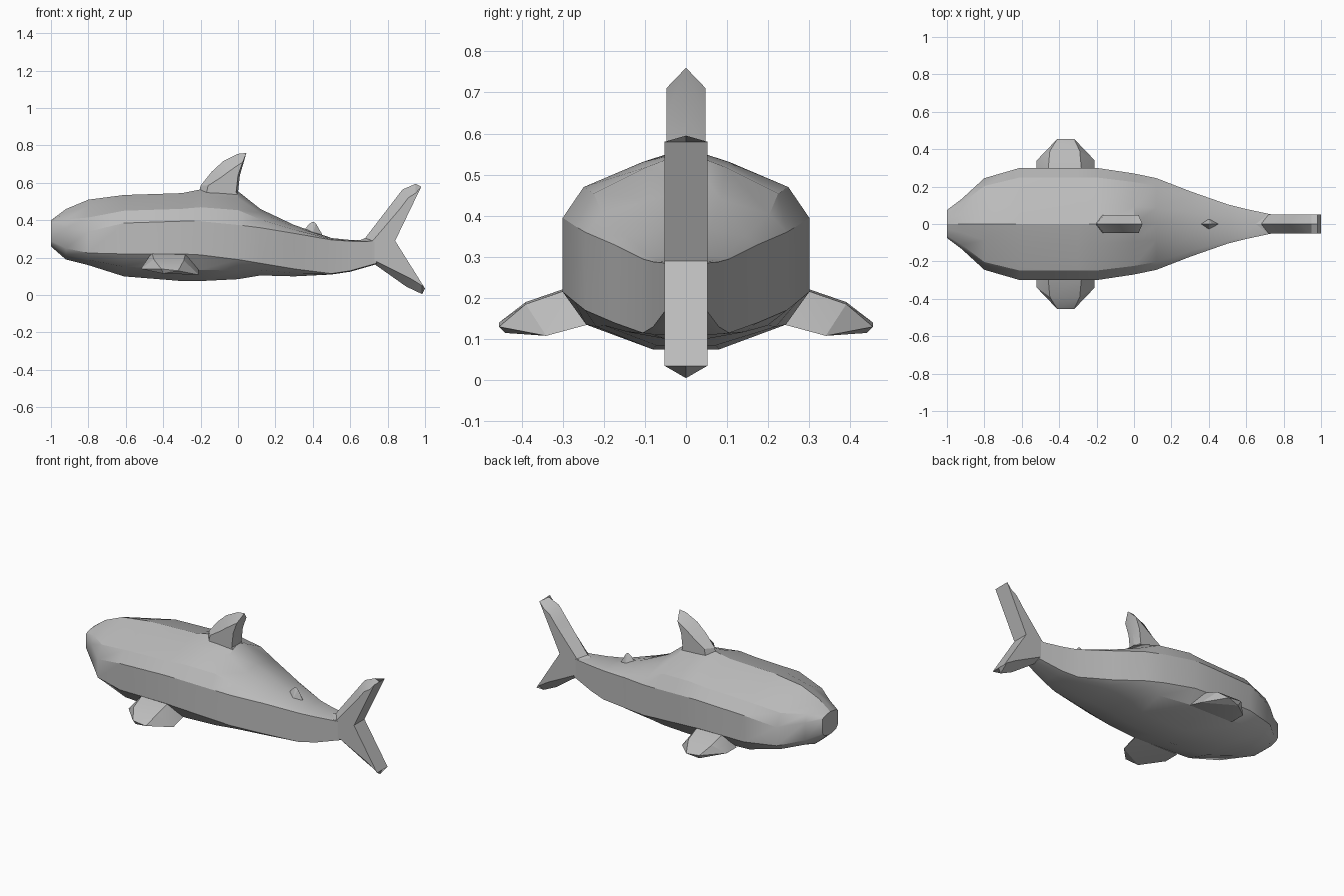
import bpy, bmesh, math

cube = bpy.data.objects.get("Cube")
if cube:
    bpy.data.objects.remove(cube, do_unlink=True)

grey = bpy.data.materials.new("skin grey")
grey.use_nodes = True
GREY = (0.5, 0.5, 0.5, 1)
grey.diffuse_color = GREY
grey.node_tree.nodes["Principled BSDF"].inputs["Base Color"].default_value = GREY


def finish(bm, name, angle=30):
    bmesh.ops.recalc_face_normals(bm, faces=bm.faces)
    mesh = bpy.data.meshes.new(name)
    bm.to_mesh(mesh)
    bm.free()
    mesh.materials.append(grey)
    obj = bpy.data.objects.new(name, mesh)
    bpy.context.collection.objects.link(obj)
    bpy.ops.object.select_all(action='DESELECT')
    obj.select_set(True)
    bpy.context.view_layer.objects.active = obj
    bpy.ops.object.shade_smooth_by_angle(angle=math.radians(angle))


def hull(name, points):
    bm = bmesh.new()
    bmesh.ops.convex_hull(bm, input=[bm.verts.new(p) for p in points])
    finish(bm, name, 20)


def ridged_fin(name, ridge, side, half):
    """Upright fin: a centre outline joined to two flat sides."""
    bm = bmesh.new()
    mid = [bm.verts.new((x, 0, z)) for x, z in ridge]
    n = len(mid)
    for s in (-half, half):
        flat = [bm.verts.new((x, s, z)) for x, z in side]
        bm.faces.new(flat)
        for i in range(n):
            j = (i + 1) % n
            bm.faces.new((mid[i], mid[j], flat[j], flat[i]))
    finish(bm, name, 20)


# Body: lofted rings of x, half width, top, upper side, lower side, bottom
stations = [
    (-1.0, .075, .40, .38, .29, .26),
    (-.92, .135, .46, .36, .25, .19),
    (-.80, .245, .51, .34, .225, .16),
    (-.61, .30, .535, .385, .22, .10),
    (-.30, .30, .545, .395, .22, .075),
    (-.20, .30, .565, .395, .215, .075),
    (0, .27, .555, .375, .19, .085),
    (.12, .245, .46, .36, .17, .105),
    (.30, .175, .375, .33, .14, .10),
    (.50, .105, .305, .295, .115, .11),
    (.60, .08, .295, .288, .13, .125),
    (.74, .05, .29, .285, .17, .165),
]
bm = bmesh.new()
rings = []
for x, w, top, hi, lo, bot in stations:
    rise, drop = top - hi, lo - bot
    half = [(.35 * w, top - .2 * rise), (.83 * w, hi + .44 * rise), (w, hi),
            (w, lo), (.81 * w, lo - .57 * drop), (.27 * w, bot)]
    loop = [(0, top)] + half + [(-y, z) for y, z in reversed(half)]
    rings.append([bm.verts.new((x, y, z)) for y, z in loop])
for a, b in zip(rings, rings[1:]):
    for i in range(len(a)):
        j = (i + 1) % len(a)
        bm.faces.new((a[i], a[j], b[j], b[i]))
bm.faces.new(rings[0])
bm.faces.new(rings[-1])
finish(bm, "body")

# Tail fin and tall back fin
ridged_fin("tail_fin",
           [(.62, .28), (.68, .305), (.83, .50), (.88, .565), (.95, .595), (.98, .58),
            (.84, .29), (1.0, .035), (.985, .005), (.90, .045), (.73, .165), (.64, .16)],
           [(.62, .28), (.72, .29), (.865, .46), (.91, .52), (.95, .545), (.98, .58),
            (.84, .29), (1.0, .035), (.985, .05), (.92, .09), (.74, .18), (.64, .17)], .052)
ridged_fin("back_fin",
           [(-.21, .54), (-.20, .585), (-.14, .66), (-.08, .715), (0, .755), (.045, .76),
            (.01, .64), (0, .55), (.03, .50)],
           [(-.17, .54), (-.16, .585), (-.09, .63), (-.05, .66), (0, .695), (.025, .71),
            (0, .64), (-.01, .55), (.02, .50)], .048)

# Small rear back fin
hull("rear_back_fin", [(.34, 0, .33), (.38, 0, .38), (.40, 0, .392), (.415, 0, .385),
                       (.45, 0, .325), (.40, .034, .32), (.40, -.034, .32)])

# Side fins
for name, s in (("right_side_fin", -1), ("left_side_fin", 1)):
    hull(name, [(x, s * y, z) for x, y, z in [
        (-.46, .28, .228), (-.28, .28, .223), (-.52, .24, .14), (-.21, .24, .135),
        (-.52, .34, .14), (-.21, .34, .108), (-.41, .455, .14), (-.32, .455, .13),
        (-.40, .44, .115), (-.45, .39, .19), (-.29, .39, .185)]])
